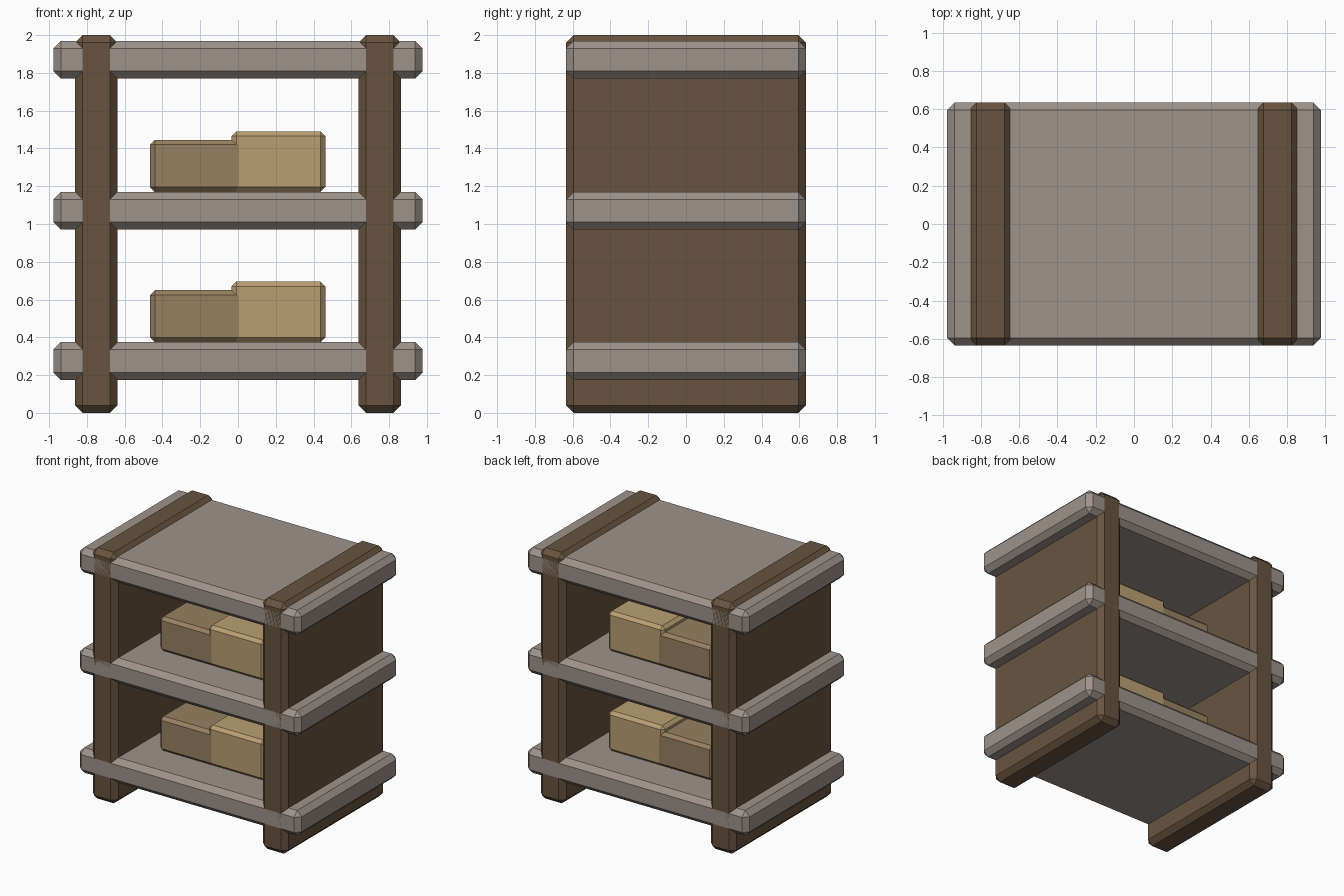
import bpy
import bmesh
from mathutils import Vector

if "Cube" in bpy.data.objects:
    bpy.data.objects.remove(bpy.data.objects["Cube"])


def material(name, rgb):
    m = bpy.data.materials.new(name)
    m.diffuse_color = (*rgb, 1)
    m.use_nodes = True
    m.node_tree.nodes["Principled BSDF"].inputs["Base Color"].default_value = m.diffuse_color
    return m


WOOD = material("dark_wood", (0.14, 0.088, 0.05))
BOARD = material("weathered_board", (0.34, 0.29, 0.255))
CARD = material("light_card", (0.49, 0.35, 0.17))
CARD_DARK = material("dark_card", (0.31, 0.22, 0.12))


def block(name, lo, hi, bevel, mat):
    """Chamfered box spanning the corners lo and hi."""
    lo, hi = Vector(lo), Vector(hi)
    bm = bmesh.new()
    bmesh.ops.create_cube(bm, size=1)
    bmesh.ops.scale(bm, vec=hi - lo, verts=bm.verts)
    bmesh.ops.bevel(bm, geom=bm.edges[:], offset=bevel, segments=1,
                    profile=0.5, affect='EDGES')
    me = bpy.data.meshes.new(name)
    bm.to_mesh(me)
    bm.free()
    me.materials.append(mat)
    ob = bpy.data.objects.new(name, me)
    ob.location = (lo + hi) / 2
    bpy.context.collection.objects.link(ob)
    return ob


DEPTH = 0.635

# Upright side panels
for side, x in (("left", -0.75), ("right", 0.75)):
    block(side + "_panel", (x - 0.112, -DEPTH, 0), (x + 0.112, DEPTH, 2), 0.04, WOOD)

# Three overhanging shelves
for level, top in (("lower", 0.375), ("middle", 1.17), ("top", 1.97)):
    block(level + "_shelf", (-0.978, -DEPTH, top - 0.2), (0.978, DEPTH, top), 0.04, BOARD)

# A pair of slightly overlapping boxes on each of the two lower shelves
for level, z in (("lower", 0.375), ("middle", 1.17)):
    block(level + "_short_box", (-0.465, -0.335, z), (0.027, 0.335, z + 0.275), 0.025, CARD_DARK)
    block(level + "_tall_box", (-0.034, -0.335, z), (0.462, 0.335, z + 0.32), 0.025, CARD)
